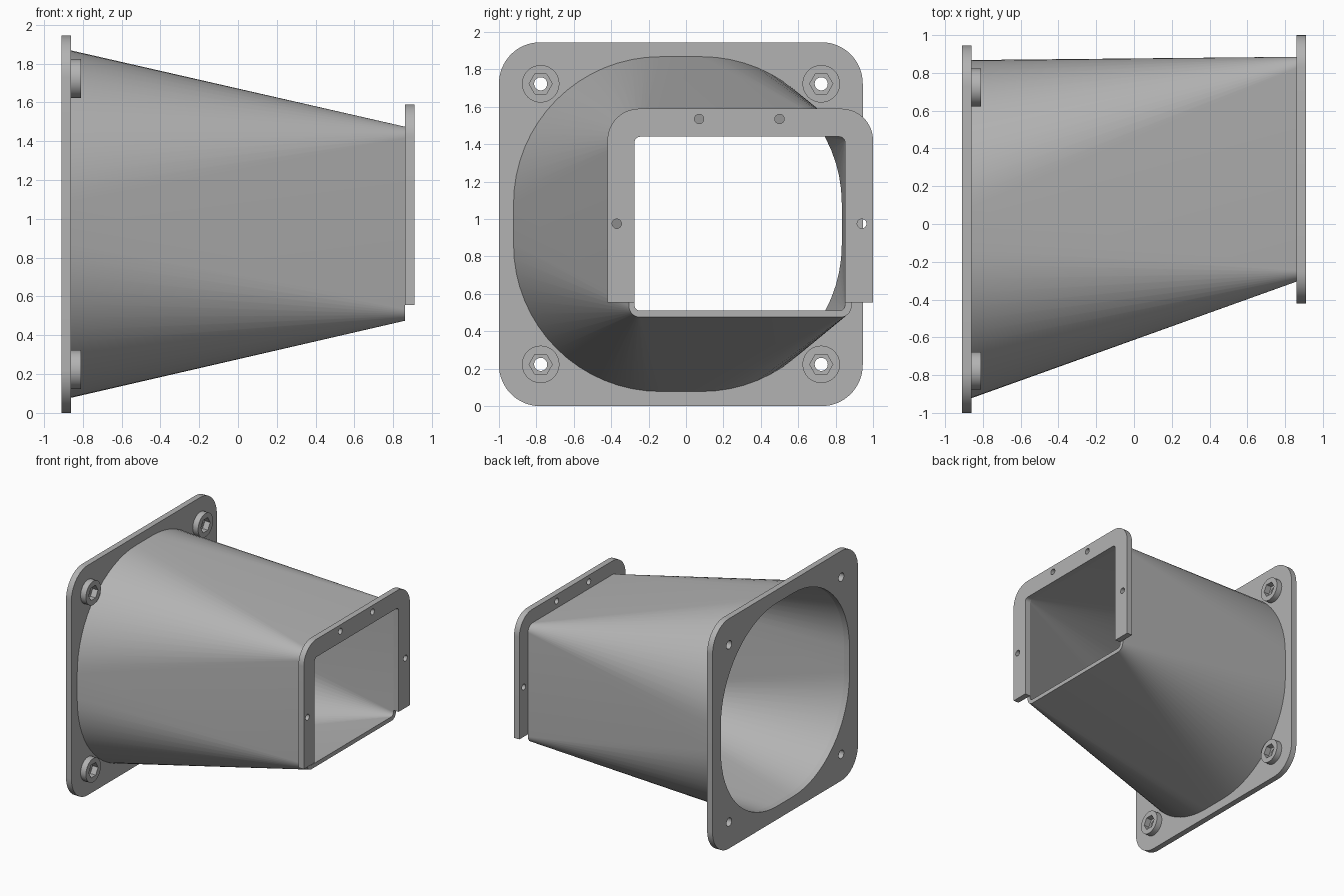
import bpy, bmesh, math

old = bpy.data.objects.get("Cube")
if old:
    bpy.data.objects.remove(old, do_unlink=True)

grey = bpy.data.materials.new("plain grey")
grey.use_nodes = True
colour = (0.45, 0.45, 0.45, 1)
grey.diffuse_color = colour
grey.node_tree.nodes["Principled BSDF"].inputs["Base Color"].default_value = colour


def arc(cy, cz, r, start, end, n):
    steps = [math.radians(start + (end - start) * i / n) for i in range(n + 1)]
    return [(cy + r * math.cos(a), cz + r * math.sin(a)) for a in steps]


def rounded_rect(y0, y1, z0, z1, r, n=16):
    return (arc(y1 - r, z1 - r, r, 0, 90, n) + arc(y0 + r, z1 - r, r, 90, 180, n)
            + arc(y0 + r, z0 + r, r, 180, 270, n) + arc(y1 - r, z0 + r, r, 270, 360, n))


def ring(cy, cz, r, n=32):
    return arc(cy, cz, r, 0, 360, n)[:-1]


def finish(name, bm):
    bmesh.ops.recalc_face_normals(bm, faces=bm.faces)
    mesh = bpy.data.meshes.new(name)
    bm.to_mesh(mesh)
    bm.free()
    mesh.materials.append(grey)
    obj = bpy.data.objects.new(name, mesh)
    bpy.context.collection.objects.link(obj)
    bpy.ops.object.select_all(action="DESELECT")
    obj.select_set(True)
    bpy.context.view_layer.objects.active = obj
    bpy.ops.object.shade_smooth_by_angle(angle=math.radians(30))


def plate(name, x0, x1, loops):
    """Extrude an outline with holes along x."""
    bm = bmesh.new()
    edges = []
    for loop in loops:
        vs = [bm.verts.new((x0, y, z)) for y, z in loop]
        edges += [bm.edges.new((vs[i - 1], vs[i])) for i in range(len(vs))]
    bmesh.ops.triangle_fill(bm, edges=edges, use_beauty=True, normal=(1, 0, 0))
    out = bmesh.ops.extrude_face_region(bm, geom=bm.faces[:], use_keep_orig=True)
    moved = [g for g in out["geom"] if isinstance(g, bmesh.types.BMVert)]
    bmesh.ops.translate(bm, verts=moved, vec=(x1 - x0, 0, 0))
    finish(name, bm)


# Shared layout
CY, CZ = -0.027, 0.973
BACK, MID_BACK, MID_FRONT, FRONT = -0.91, -0.86, 0.86, 0.91
bolts = [(CY + sy * 0.75, CZ + sz * 0.75) for sy in (-1, 1) for sz in (-1, 1)]


def round_end(half):
    return rounded_rect(CY - half, CY + half, CZ - half, CZ + half, half - 0.11)


# Large square flange with duct opening and bolt holes
plate("large_flange", BACK, MID_BACK,
      [rounded_rect(-1, 0.945, 0, 1.945, 0.22), round_end(0.86)]
      + [ring(y, z, 0.035) for y, z in bolts])

# Bolt bosses with hexagonal nut pockets
for i, (y, z) in enumerate(bolts):
    plate(f"bolt_boss_{i + 1}", MID_BACK, -0.81, [ring(y, z, 0.1, 48), ring(y, z, 0.062, 6)])

# Hollow duct blending from the round end to the rectangular end
sections = [(MID_BACK, round_end(0.895)),
            (MID_FRONT, rounded_rect(-0.305, 0.885, 0.475, 1.475, 0.06)),
            (MID_FRONT, rounded_rect(-0.275, 0.85, 0.51, 1.44, 0.03)),
            (MID_BACK, round_end(0.86))]
bm = bmesh.new()
rows = [[bm.verts.new((x, y, z)) for y, z in loop] for x, loop in sections]
for k, row in enumerate(rows):
    prev = rows[k - 1]
    for i in range(len(row)):
        bm.faces.new((prev[i - 1], prev[i], row[i], row[i - 1]))
finish("duct", bm)

# Three-sided mounting frame at the rectangular end
outline = ([(1, 0.555)] + arc(0.83, 1.42, 0.17, 0, 90, 16)
           + arc(-0.25, 1.42, 0.17, 90, 180, 16) + [(-0.42, 0.555), (-0.275, 0.555)]
           + arc(-0.245, 1.41, 0.03, 180, 90, 8) + arc(0.82, 1.41, 0.03, 90, 0, 8)
           + [(0.85, 0.555)])
screws = [(0.07, 1.535), (0.5, 1.535), (-0.37, 0.975), (0.94, 0.975)]
plate("mounting_frame", MID_FRONT, FRONT, [outline] + [ring(y, z, 0.025, 24) for y, z in screws])
